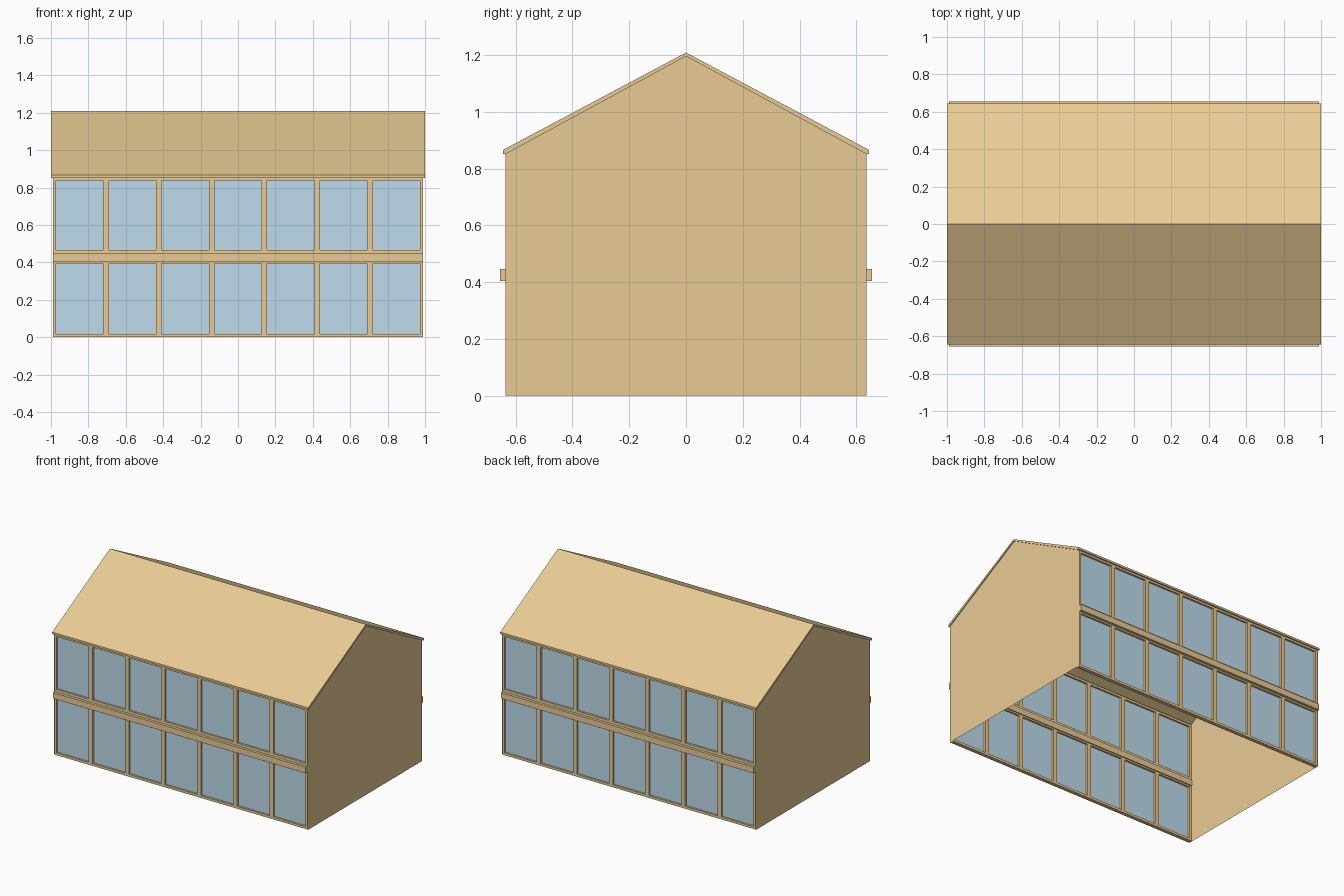
import bpy, bmesh

if "Cube" in bpy.data.objects:
    bpy.data.objects.remove(bpy.data.objects["Cube"])

def material(name, color):
    m = bpy.data.materials.new(name)
    m.diffuse_color = color
    m.use_nodes = True
    m.node_tree.nodes["Principled BSDF"].inputs["Base Color"].default_value = m.diffuse_color
    return m

WOOD = material("wood", (0.82, 0.60, 0.30, 1))
GLASS = material("glass", (0.52, 0.72, 0.84, 1))

def make(name, bm, mat):
    me = bpy.data.meshes.new(name)
    bm.to_mesh(me)
    bm.free()
    me.materials.append(mat)
    ob = bpy.data.objects.new(name, me)
    bpy.context.collection.objects.link(ob)
    return ob

def box(bm, x0, x1, y0, y1, z0, z1):
    vs = bmesh.ops.create_cube(bm, size=1)["verts"]
    for v in vs:
        v.co.x = x0 if v.co.x < 0 else x1
        v.co.y = y0 if v.co.y < 0 else y1
        v.co.z = z0 if v.co.z < 0 else z1

def mirror_y(ob):
    md = ob.modifiers.new("mirror", "MIRROR")
    md.use_axis = (False, True, False)

COLS, PITCH, WIN = 7, 0.2823, 0.252
HALF_X, OUT, INN = 0.988, -0.636, -0.610
ROWS = ((0.017, 0.393), (0.465, 0.837))
centers = [(i - (COLS - 1) / 2) * PITCH for i in range(COLS)]

# Facade frame: rails across, posts between the windows
frame = bmesh.new()
for z0, z1 in ((0, ROWS[0][0]), (ROWS[0][1], ROWS[1][0]), (ROWS[1][1], 0.853)):
    box(frame, -HALF_X, HALF_X, OUT, INN, z0, z1)
edges = [-HALF_X] + [e for c in centers for e in (c - WIN / 2, c + WIN / 2)] + [HALF_X]
for z0, z1 in ROWS:
    for a, b in zip(edges[::2], edges[1::2]):
        box(frame, a, b, OUT, INN, z0, z1)
mirror_y(make("facade_frame", frame, WOOD))

# Recessed window panes
panes = bmesh.new()
for z0, z1 in ROWS:
    for c in centers:
        a, b = c - WIN / 2, c + WIN / 2
        y = (OUT + INN) / 2
        panes.faces.new([panes.verts.new(p) for p in
                         ((a, y, z0), (b, y, z0), (b, y, z1), (a, y, z1))])
mirror_y(make("window_panes", panes, GLASS))

# Projecting band between the storeys
band = bmesh.new()
box(band, -HALF_X, HALF_X, -0.655, -0.603, 0.404, 0.446)
mirror_y(make("storey_band", band, WOOD))

# Gable end walls: thin sheets
gable = bmesh.new()
profile = ((-0.636, 0), (0.636, 0), (0.636, 0.851), (0, 1.196), (-0.636, 0.851))
for x, pts in ((0.994, profile), (-0.994, profile[::-1])):
    gable.faces.new([gable.verts.new((x, y, z)) for y, z in pts])
make("gable_walls", gable, WOOD)

# Thin pitched roof: profile extruded along the ridge
roof = bmesh.new()
section = ((-0.645, 0.852), (-0.636, 0.851), (0, 1.196), (0.636, 0.851), (0.645, 0.852),
           (0.645, 0.866), (0, 1.209), (-0.645, 0.866))
face = roof.faces.new([roof.verts.new((-1, y, z)) for y, z in section])
ext = bmesh.ops.extrude_face_region(roof, geom=[face], use_keep_orig=True)["geom"]
bmesh.ops.translate(roof, vec=(2, 0, 0),
                    verts=[g for g in ext if isinstance(g, bmesh.types.BMVert)])
bmesh.ops.recalc_face_normals(roof, faces=roof.faces)
make("roof", roof, WOOD)
